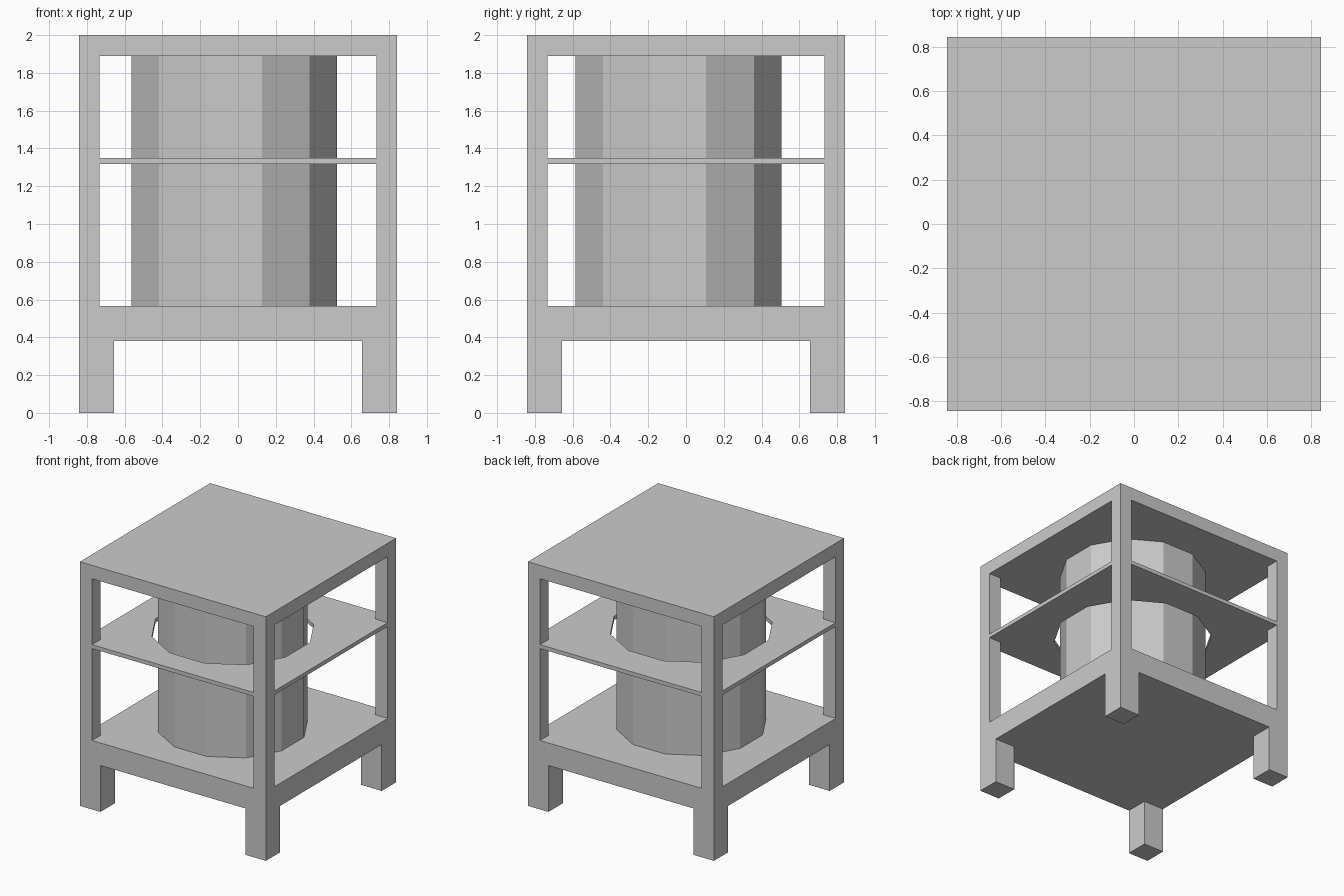
import bpy, bmesh, math

if "Cube" in bpy.data.objects:
    bpy.data.objects.remove(bpy.data.objects["Cube"])

W = 0.843              # half width of the frame
DRUM = (-0.02, -0.04)  # drum axis


def prism(name, pts, z0, z1):
    """Upright prism from a counter-clockwise outline."""
    bm = bmesh.new()
    face = bm.faces.new([bm.verts.new((x, y, z0)) for x, y in pts])
    ext = bmesh.ops.extrude_face_region(bm, geom=[face])
    top = [v for v in ext["geom"] if isinstance(v, bmesh.types.BMVert)]
    bmesh.ops.translate(bm, verts=top, vec=(0, 0, z1 - z0))
    bmesh.ops.recalc_face_normals(bm, faces=bm.faces[:])
    me = bpy.data.meshes.new(name)
    bm.to_mesh(me)
    bm.free()
    ob = bpy.data.objects.new(name, me)
    bpy.context.collection.objects.link(ob)
    return ob


def square(h):
    return [(-h, -h), (h, -h), (h, h), (-h, h)]


def cross(a, b=1.2):
    """Plus-shaped outline that opens all four sides at once."""
    quarter = [(b, -a), (b, a), (a, a)]
    pts = []
    for k in range(4):
        c, s = round(math.cos(k * math.pi / 2)), round(math.sin(k * math.pi / 2))
        pts += [(x * c - y * s, x * s + y * c) for x, y in quarter]
    return pts


def dodecagon(r):
    return [(DRUM[0] + r * math.cos(math.radians(15 + 30 * k)),
             DRUM[1] + r * math.sin(math.radians(15 + 30 * k))) for k in range(12)]


# Frame: one block opened up into legs, base, posts, shelf and top
frame = prism("frame_with_shelf", square(W), 0, 2)
cutters = [
    prism("leg_gap_cutter", cross(0.657), -0.2, 0.38),
    prism("lower_window_cutter", cross(0.733), 0.565, 1.318),
    prism("upper_window_cutter", cross(0.733), 1.35, 1.89),
    prism("shelf_hole_cutter", dodecagon(0.61), 1.2, 1.5),
]
bpy.context.view_layer.objects.active = frame
for cutter in cutters:
    cutter.hide_render = True
    mod = frame.modifiers.new(cutter.name, 'BOOLEAN')
    mod.operation = 'DIFFERENCE'
    mod.solver = 'EXACT'
    mod.object = cutter
    bpy.ops.object.modifier_apply(modifier=mod.name)
    bpy.data.objects.remove(cutter)

# Twelve-sided drum standing on the base and reaching the top
prism("drum", dodecagon(0.564), 0.56, 1.895)
